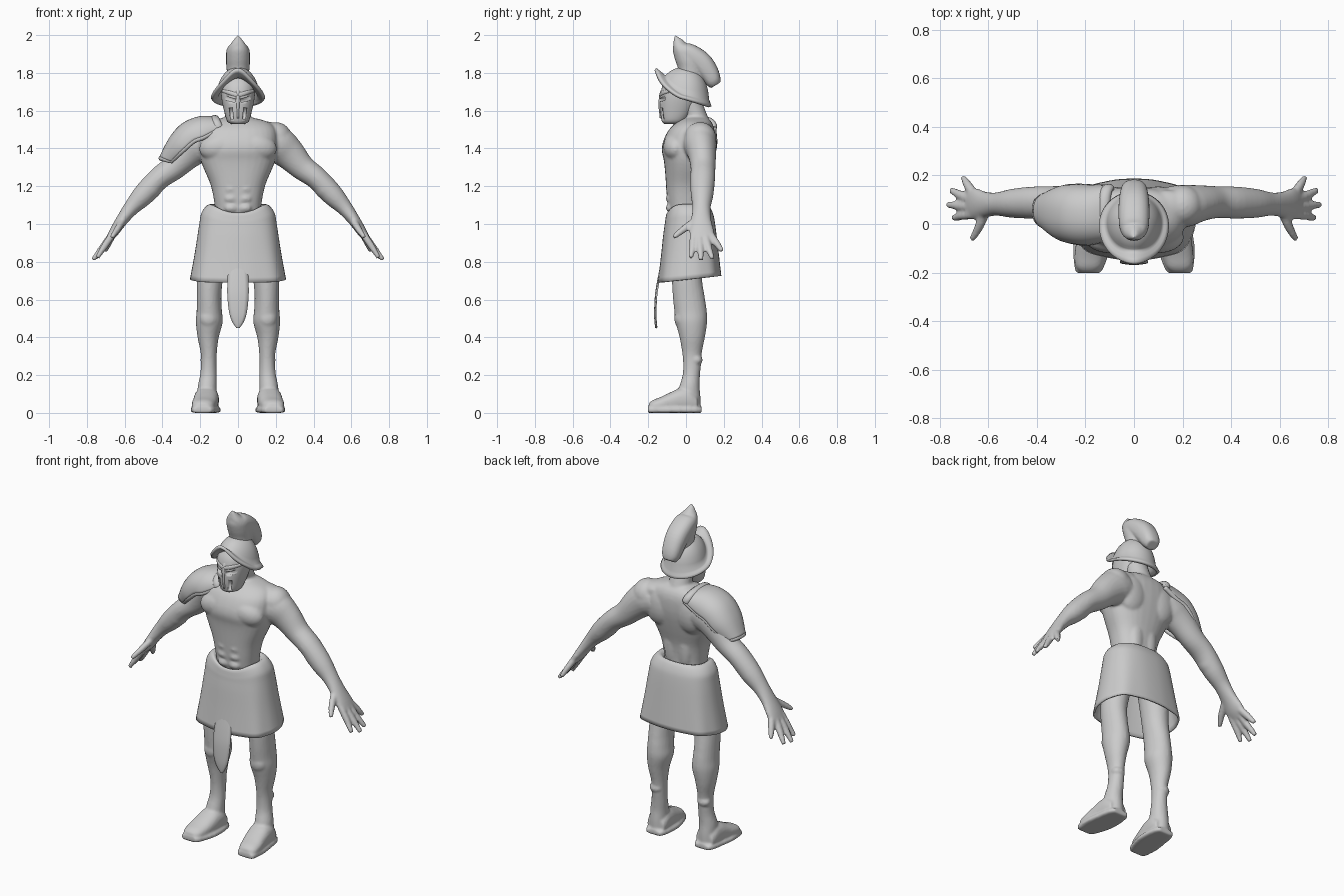
import bpy, bmesh, math
from mathutils import Vector, Matrix

grey = bpy.data.materials.new("plain grey")
grey.diffuse_color = (0.6, 0.6, 0.6, 1)
X, Y = Vector((1, 0, 0)), Vector((0, 1, 0))


def spline(rows, steps):
    """Catmull-Rom resampling of rows of numbers."""
    out = []
    for i in range(len(rows) - 1):
        p = [rows[max(i - 1, 0)], rows[i], rows[i + 1], rows[min(i + 2, len(rows) - 1)]]
        for k in range(steps):
            t = k / steps
            out.append([0.5 * (2 * b + (c - a) * t + (2 * a - 5 * b + 4 * c - d) * t * t
                               + (3 * b - a - 3 * c + d) * t ** 3) for a, b, c, d in zip(*p)])
    return out + [list(rows[-1])]


def power(v, n):
    return math.copysign(abs(v) ** (2 / n), v)


def skin(bm, rings, closed=True, caps=True):
    vs = [[bm.verts.new(p) for p in r] for r in rings]
    n = len(vs[0])
    for a, b in zip(vs, vs[1:]):
        for i in range(n if closed else n - 1):
            j = (i + 1) % n
            bm.faces.new((a[i], a[j], b[j], b[i]))
    if caps:
        bm.faces.new(vs[0])
        bm.faces.new(vs[-1])


def loft(bm, rows, ref, n=2, sides=24, steps=4, flip=1, level=None):
    """Tube through (x, y, z, radius along ref, other radius)."""
    rows = spline([(r[0] * flip,) + tuple(r[1:]) for r in rows], steps)
    c = [Vector(r[:3]) for r in rows]
    rings = []
    for i, r in enumerate(rows):
        t = level or (c[min(i + 1, len(c) - 1)] - c[max(i - 1, 0)]).normalized()
        b = t.cross(ref).normalized()
        a = b.cross(t)
        rings.append([c[i] + a * max(r[3], .002) * power(math.cos(q), n)
                      + b * max(r[4], .002) * power(math.sin(q), n)
                      for q in (2 * math.pi * k / sides for k in range(sides))])
    skin(bm, rings)


def stack(bm, rows, **kw):
    """Upright form from (z, half width, front y, back y, x)."""
    loft(bm, [(r[4] if len(r) > 4 else 0, (r[2] + r[3]) / 2, r[0], r[1], (r[3] - r[2]) / 2)
              for r in rows], X, level=Vector((0, 0, 1)), **kw)


def blob(bm, at, size, turn=0):
    m = Matrix.Translation(at) @ Matrix.Rotation(turn, 4, 'Y') @ Matrix.Diagonal((*size, 1))
    bmesh.ops.create_icosphere(bm, subdivisions=3, radius=1, matrix=m)


def finish(bm, name, voxel=0, smooth=4, thick=0):
    bmesh.ops.recalc_face_normals(bm, faces=bm.faces)
    me = bpy.data.meshes.new(name)
    bm.to_mesh(me)
    bm.free()
    ob = bpy.data.objects.new(name, me)
    bpy.context.collection.objects.link(ob)
    me.materials.append(grey)
    me.polygons.foreach_set("use_smooth", [True] * len(me.polygons))
    if thick:
        m = ob.modifiers.new("thickness", 'SOLIDIFY')
        m.thickness, m.offset = thick, 0
    if voxel:
        m = ob.modifiers.new("blend", 'REMESH')
        m.mode, m.voxel_size, m.use_smooth_shade = 'VOXEL', voxel, True
        m = ob.modifiers.new("soften", 'SMOOTH')
        m.factor, m.iterations = 0.5, smooth
    return ob


# Body: torso, neck, muscles, arms and hands blended together
bm = bmesh.new()
stack(bm, [(1.0, .12, -.07, .1), (1.06, .12, -.09, .095), (1.13, .128, -.1, .096), (1.21, .146, -.106, .105),
           (1.29, .18, -.112, .125), (1.34, .198, -.118, .137), (1.39, .206, -.128, .147), (1.44, .208, -.12, .152),
           (1.5, .2, -.09, .15), (1.54, .16, -.045, .135), (1.565, .07, 0, .11)], n=2.4, sides=32)
loft(bm, [(0, .07, 1.48, .085, .08), (0, .055, 1.56, .065, .06), (0, .02, 1.65, .065, .06)], X)
for s in (1, -1):
    blob(bm, (s * .095, -.055, 1.41), (.112, .066, .075), s * .2)          # chest
    blob(bm, (s * .1, .1, 1.42), (.1, .055, .12))                          # shoulder blade
    blob(bm, (s * .045, .075, 1.2), (.045, .03, .15))                      # lower back
    blob(bm, (s * .2, .075, 1.455), (.085, .085, .085), s * .7)            # shoulder
    blob(bm, (s * .14, .07, 1.5), (.11, .07, .045), s * .1)                # upper back
    blob(bm, (s * .37, .075, 1.285), (.07, .05, .05), s * .75)             # upper arm
    blob(bm, (s * .465, .085, 1.19), (.085, .062, .06), s * .8)            # forearm
    for z in (1.085, 1.135, 1.185):
        blob(bm, (s * .036, -.09, z), (.034, .016, .023))                  # stomach
    loft(bm, [(.15, .07, 1.44, .085, .1), (.21, .075, 1.42, .088, .1), (.27, .085, 1.372, .075, .086),
              (.34, .09, 1.3, .066, .068), (.42, .088, 1.24, .066, .06), (.5, .085, 1.155, .06, .058),
              (.565, .082, 1.085, .048, .042), (.615, .08, 1.02, .054, .032), (.655, .083, .96, .066, .026),
              (.68, .083, .925, .062, .018)], Y, flip=s)
    for base, mid, tip in (((.615, .04, 1.01), (.64, -.015, .97), (.668, -.065, .93)),
                           ((.665, .04, .945), (.708, .035, .88), (.745, .025, .822)),
                           ((.67, .07, .94), (.722, .075, .87), (.768, .08, .81)),
                           ((.67, .1, .94), (.717, .12, .87), (.755, .14, .817)),
                           ((.66, .125, .95), (.685, .16, .9), (.703, .192, .856))):
        loft(bm, [base + (.021, .02), mid + (.02, .018), tip + (.013, .012)], Y, sides=10, flip=s)
finish(bm, "body", .0075, 6)

# Legs and boots
for s, side in ((1, "left"), (-1, "right")):
    bm = bmesh.new()
    stack(bm, [(.02, .056, -.05, .078, .163), (.08, .052, -.05, .077, .164), (.14, .05, -.035, .072, .163),
               (.2, .044, -.018, .074, .157), (.26, .041, -.015, .08, .155),
               (.32, .043, -.02, .084, .155), (.4, .056, -.034, .1, .158), (.48, .071, -.055, .112, .152),
               (.54, .067, -.062, .11, .152), (.62, .065, -.07, .098, .153), (.72, .07, -.075, .085, .148),
               (.85, .078, -.075, .1, .13), (.95, .075, -.06, .1, .1)], flip=s)
    blob(bm, (s * .155, -.022, .5), (.05, .04, .055))                      # knee
    blob(bm, (s * .16, .055, .28), (.04, .033, .03))                       # ankle wrap
    loft(bm, [(.163, .06, .045, .055, .045), (.165, .02, .066, .064, .066), (.168, -.03, .066, .066, .066),
              (.173, -.08, .055, .066, .055), (.181, -.13, .043, .064, .043), (.186, -.175, .034, .055, .034),
              (.188, -.197, .028, .035, .022)], X, n=2.4, flip=s, level=Vector((0, -1, 0)))
    loft(bm, [(.162, .083, .015, .046, .015), (.163, .05, .015, .064, .015), (.166, -.03, .015, .075, .015),
              (.174, -.1, .015, .076, .015), (.185, -.18, .015, .06, .015), (.188, -.202, .015, .045, .015)],
         X, n=5, flip=s, level=Vector((0, -1, 0)))                         # sole
    finish(bm, side + "_leg", .008, 2)

# Skirt: open shell, waist dips and hem drops at the front
bm = bmesh.new()
rings = []
for z, w, f, b in spline([(1.07, .115, -.085, .09), (1.1, .15, -.097, .11), (1.06, .187, -.105, .135),
                          (1.0, .199, -.11, .148), (.85, .221, -.125, .165), (.705, .246, -.142, .18)], 4):
    ring = []
    for k in range(64):
        q = 2 * math.pi * k / 64
        n = 2.4 + (1.1 - z)
        fold = 1 + .014 * math.cos(8 * q) * (1.1 - z) / .4
        y = (f + b) / 2 + (b - f) / 2 * power(math.sin(q), n) * fold
        dip = .045 * max(-math.sin(q), 0) ** 3 * min(max((z - .95) / .12, 0), 1)
        ring.append((w * power(math.cos(q), n) * fold, y, z + y * .11 * (1.1 - z) / .4 - dip))
    rings.append(ring)
skin(bm, rings, caps=False)
finish(bm, "skirt", thick=.01)

# Hanging cloth strip, emerging from under the skirt
bm = bmesh.new()
skin(bm, [[(w * u, y - .005 * (1 - u * u), z) for u in (-1, -.6, -.2, .2, .6, 1)] for z, w, y in
          spline([(.78, .05, -.128), (.7, .055, -.144), (.62, .056, -.156),
                  (.53, .046, -.16), (.48, .028, -.158), (.45, .005, -.154)], 4)], closed=False, caps=False)
finish(bm, "front_cloth", thick=.008)

# Shoulder guard: arched plate with a rolled rim and a raised collar
bm = bmesh.new()
rows = spline([(-.115, 1.558, .02, -.05, .1, .048), (-.2, 1.56, .02, -.1, .113, .038),
               (-.29, 1.523, .055, -.085, .113, .04), (-.355, 1.45, .065, -.06, .102, .045),
               (-.408, 1.348, .055, -.015, .062, .055)], 5)
rings = []
for x, z, dx, dz, w, y in rows:
    rings.append([Vector((x + dx * (1 - power(math.cos(q), 2.3)), y + w * power(math.sin(q), 2.3),
                          z + dz * (1 - power(math.cos(q), 2.3))))
                  for q in (math.pi * (k / 24 - .5) for k in range(25))])
skin(bm, rings, closed=False, caps=False)
finish(bm, "shoulder_guard", thick=.022)
bm = bmesh.new()
rim = [r[0] for r in rings] + rings[-1][1:-1] + [r[-1] for r in reversed(rings)]
loft(bm, [(*p, .013, .013) for p in rim], Vector((.3, .2, 1)), sides=10, steps=1)
loft(bm, [(p.x - .008, p.y, p.z + .002, .024, .017) for p in rings[0]], X, sides=12, steps=2)
finish(bm, "shoulder_guard_rim")

# Face mask with eye and breathing slits
bm = bmesh.new()
stack(bm, [(1.53, .035, -.115, -.02), (1.545, .058, -.128, .0), (1.6, .074, -.138, .04),
           (1.67, .088, -.138, .07), (1.73, .09, -.125, .08), (1.77, .08, -.1, .08)], n=2.2, sides=40)
mask = finish(bm, "face_mask")
bm = bmesh.new()
for s in (1, -1):
    for x, z, w, h, tilt in ((.042, 1.66, .055, .018, -.25), (.035, 1.585, .016, .06, .1)):
        m = (Matrix.Translation((s * x, -.135, z)) @ Matrix.Rotation(s * tilt, 4, 'Y')
             @ Matrix.Diagonal((w, .05, h, 1)))
        bmesh.ops.create_cube(bm, size=1, matrix=m)
cutter = finish(bm, "slit_cutter")
cutter.hide_render = True
cutter.hide_set(True)
m = mask.modifiers.new("slits", 'BOOLEAN')
m.operation, m.object = 'DIFFERENCE', cutter
bm = bmesh.new()
loft(bm, [(0, -.132, 1.56, .006, .007), (0, -.136, 1.63, .008, .01), (0, -.132, 1.69, .012, .008),
          (0, -.12, 1.72, .01, .004)], X, sides=10)                       # nose ridge
for s in (1, -1):
    loft(bm, [(0, -.136, 1.68, .012, .006), (.045, -.12, 1.694, .012, .008), (.082, -.08, 1.705, .008, .006)],
         Vector((0, 0, 1)), sides=10, flip=s)                              # brow
finish(bm, "mask_ridges")

# Helmet: bowl flowing into a brim that sweeps up to a point in front
bm = bmesh.new()
rings = []
for t, reach in ((.03, 0), (.2, 0), (.4, 0), (.6, 0), (.78, 0), (.9, 0), (.97, .04),
                 (1, .2), (1, .45), (1, .7), (1, 1)):
    ring = []
    for k in range(64):
        q = 2 * math.pi * k / 64
        c, s = math.cos(q), math.sin(q)
        front = max(-s, 0)
        zb = 1.68 - .015 * s + .075 * front ** 2
        bowl = Vector((.104 * t * c, .006 + .106 * t * s, zb + (1.825 - zb) * math.sqrt(max(1 - t * t, 0))))
        edge = Vector((.14 * c, -.01 + (.152 if s < 0 else .138) * s, 1.665 - .045 * max(s, 0)
                       + .11 * front ** 1.5 + .045 * front ** 10))
        ring.append(bowl.lerp(edge, reach))
    rings.append(ring)
skin(bm, rings, caps=False)
bm.verts.ensure_lookup_table()
bm.faces.new(bm.verts[:64])
finish(bm, "helmet", thick=.016)

# Crest: curved plume flaring from a narrow mount
bm = bmesh.new()
loft(bm, [(0, -.056, 2.0, .003, .003), (0, -.047, 1.97, .026, .02), (0, -.035, 1.94, .047, .035),
          (0, -.012, 1.915, .06, .05), (0, .035, 1.89, .064, .056), (0, .085, 1.85, .063, .058),
          (0, .122, 1.8, .058, .052), (0, .145, 1.757, .05, .042), (0, .158, 1.735, .034, .03)], X, n=2.4)
stack(bm, [(1.76, .058, -.04, .09), (1.82, .06, -.042, .09), (1.87, .063, -.058, .08),
           (1.92, .058, -.07, .05), (1.95, .04, -.066, .01), (1.985, .014, -.059, -.03)])
finish(bm, "crest", .006, 3)
